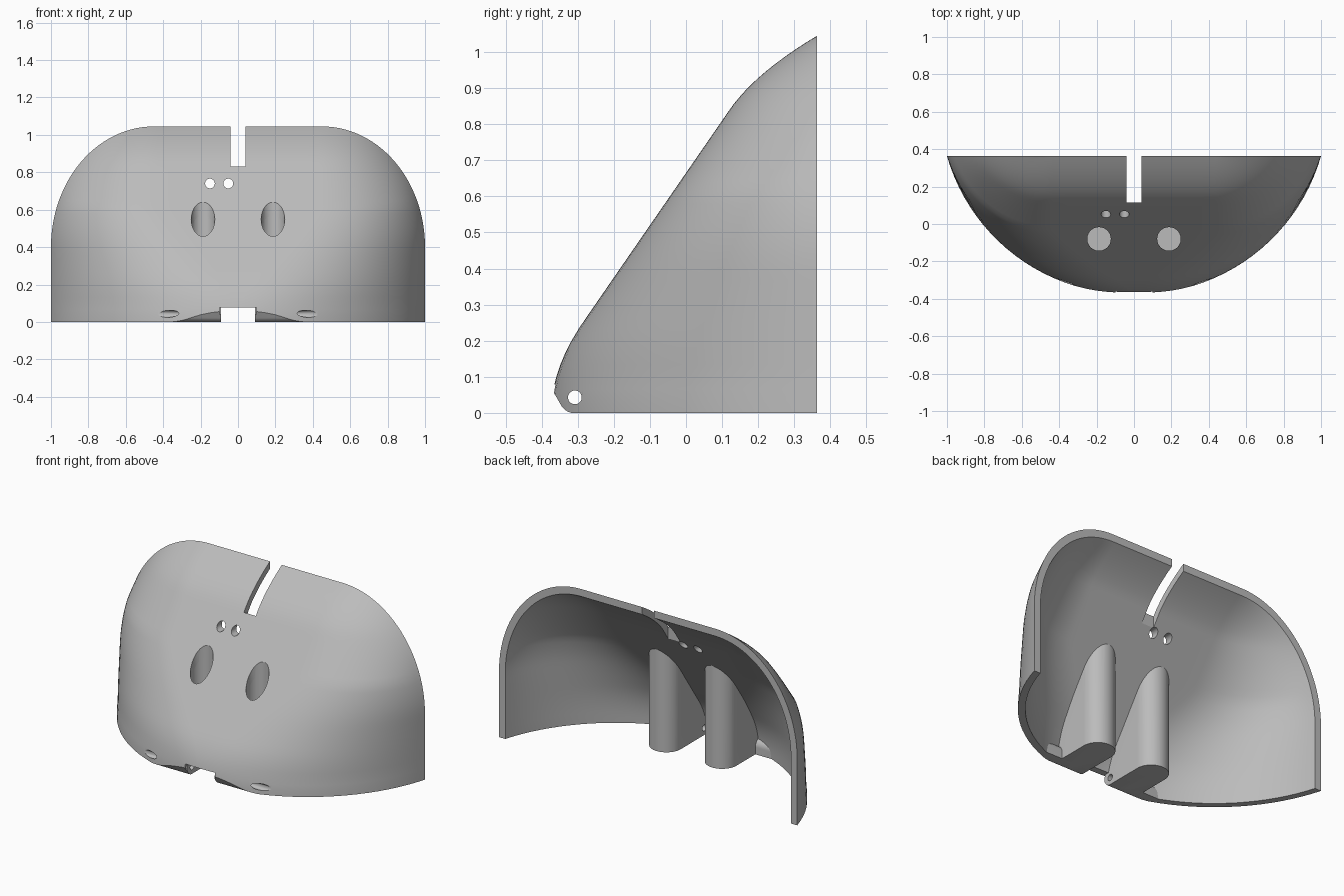
import bpy, bmesh, math
from mathutils import Vector

if "Cube" in bpy.data.objects:
    bpy.data.objects.remove(bpy.data.objects["Cube"])

BACK, TOP, SIDE, CORNER = 0.363, 1.045, 0.40, 0.45
WALL = 0.04
PIVOT = (-0.308, 0.043)           # hinge axis (y, z)
PX, PY, PR = 0.187, -0.08, 0.095  # pillar centre and radius

grey = bpy.data.materials.new("light_grey")
grey.diffuse_color = (0.5, 0.5, 0.5, 1)
grey.use_nodes = True
grey.node_tree.nodes["Principled BSDF"].inputs["Base Color"].default_value = grey.diffuse_color


def make(name, bm):
    bmesh.ops.recalc_face_normals(bm, faces=bm.faces)
    me = bpy.data.meshes.new(name)
    bm.to_mesh(me)
    bm.free()
    me.materials.append(grey)
    ob = bpy.data.objects.new(name, me)
    bpy.context.collection.objects.link(ob)
    return ob


def prism(name, pts, axis, a, b):
    """Extrude a 2D outline along x, y or z from a to b."""
    put = {"x": lambda p, h: (h, p[0], p[1]), "y": lambda p, h: (p[0], h, p[1]),
           "z": lambda p, h: (p[0], p[1], h)}[axis]
    bm = bmesh.new()
    face = bm.faces.new([bm.verts.new(put(p, a)) for p in pts])
    ext = bmesh.ops.extrude_face_region(bm, geom=[face])
    move = Vector(put((0, 0), b - a))
    bmesh.ops.translate(bm, vec=move, verts=[v for v in ext["geom"] if isinstance(v, bmesh.types.BMVert)])
    return make(name, bm)


def arc(cx, cy, r, a0=0, a1=360, n=40, closed=True):
    m = n if closed else n - 1
    return [(cx + r * math.cos(math.radians(a0 + (a1 - a0) * i / m)),
             cy + r * math.sin(math.radians(a0 + (a1 - a0) * i / m))) for i in range(n)]


def box(x0, x1, z0, z1):
    return [(x0, z0), (x1, z0), (x1, z1), (x0, z1)]


def centre_y(z, t):
    """Sloping front line, curved at both ends, moved inwards by t."""
    lo, hi = max(0, 0.25 - z), max(0, z - 0.84)
    y = -0.2 + (z - 0.375) / 1.45 + 1.34 * lo ** 2 + 2.4 * hi ** 2
    slope = 1 / 1.45 - 2.68 * lo + 4.8 * hi
    return y + t * math.sqrt(1 + slope * slope)


FLAT, BEND = 6, 22
HALF_TAN = 0.741                  # tangent of half the side arc angle


def skin(t):
    """Rows of points: flat middle, circular arcs to the back rim."""
    lo, hi = 0.8, 1.1
    for _ in range(40):           # height where the slope meets the rim
        mid = (lo + hi) / 2
        lo, hi = (mid, hi) if centre_y(mid, t) < BACK else (lo, mid)
    top = min(lo, TOP)
    a = 1 - 1.05 * t - CORNER
    levels = [(SIDE * i / 12, CORNER + a) for i in range(12)]
    for i in range(29):
        q = math.pi / 2 * i / 28
        levels.append((SIDE + (top - SIDE) * math.sin(q), CORNER + a * math.cos(q)))
    rows = []
    for k, (z, x) in enumerate(levels):
        d = 0 if k == len(levels) - 1 else max(0, BACK - centre_y(z, t))
        f = max(0.02, min(x - d / HALF_TAN, CORNER - 0.02))
        w = x - f
        th = 2 * math.atan(d / w)
        half = [(f * j / FLAT, BACK - d) for j in range(FLAT + 1)]
        for j in range(1, BEND + 1):
            s = j / BEND
            if th > 1e-3:
                half.append((f + w * math.sin(s * th) / math.sin(th),
                             BACK - d + d * (1 - math.cos(s * th)) / (1 - math.cos(th))))
            else:
                half.append((f + w * s, BACK - d + d * s * s))
        rows.append([Vector((-p, y, z)) for p, y in half[:0:-1]] + [Vector((p, y, z)) for p, y in half])
    return rows


def solid(name, front, rear):
    """Closed solid between two point grids."""
    rows, cols = len(front), len(front[0]) - 1
    bm = bmesh.new()
    f, r = [[[bm.verts.new(p) for p in row] for row in g] for g in (front, rear)]
    for g in (f, r):
        for i in range(rows - 1):
            for j in range(cols):
                bm.faces.new((g[i][j], g[i][j + 1], g[i + 1][j + 1], g[i + 1][j]))
    loop = ([(0, j) for j in range(cols)] + [(i, cols) for i in range(rows - 1)]
            + [(rows - 1, j) for j in range(cols, 0, -1)] + [(i, 0) for i in range(rows - 1, 0, -1)])
    for (a, b), (c, d) in zip(loop, loop[1:] + loop[:1]):
        bm.faces.new((f[a][b], f[c][d], r[c][d], r[a][b]))
    return make(name, bm)


def boolean(ob, tools, op="DIFFERENCE"):
    for t in tools:
        m = ob.modifiers.new("cut", "BOOLEAN")
        m.object, m.operation, m.solver = t, op, "EXACT"
    bpy.context.view_layer.update()
    ev = ob.evaluated_get(bpy.context.evaluated_depsgraph_get())
    me = bpy.data.meshes.new_from_object(ev)
    ob.modifiers.clear()
    ob.data = me


shell = solid("shell", skin(0), skin(WALL))
inside = skin(0.012)
volume = solid("fill_volume", inside, [[Vector((p.x, 0.45, p.z)) for p in row] for row in inside])

# Cutters
slot = prism("slot_cutter", box(-0.04, 0.04, 0.114, 1), "z", 0.6, 1.3)
notch = prism("notch_cutter", box(-0.1, 0.1, -0.1, 0.078), "y", -0.6, -0.1)
pins = [prism("pin_hole_cutter", arc(x, 0.74, 0.026, n=32), "y", -1, 1) for x in (-0.15, -0.052)]
pockets = [prism("pocket_cutter", arc(s * PX, PY, 0.063), "z", 0.04, 1.2) for s in (-1, 1)]
hinge = prism("hinge_hole_cutter", arc(*PIVOT, 0.019, n=32), "x", -0.7, 0.7)
clear = arc(*PIVOT, 0.044, -90, -150, 10, False)
ey, ez = clear[-1]
relief = prism("relief_cutter", [(-0.6, -0.1), (PIVOT[0], -0.1)] + clear
               + [(ey - 0.06, ez + 0.104), (-0.6, ez + 0.104)], "x", -0.6, 0.6)

parts = [shell]
boolean(shell, [slot, notch, *pins, *pockets, hinge, relief])

# Rounded pillars and arched hinge lugs behind the shell
for s, side, pocket in ((-1, "left", pockets[0]), (1, "right", pockets[1])):
    x = s * PX
    outline = [(x - PR, -0.5), (x + PR, -0.5)] + arc(x, PY, PR, 0, 180, 28, False)
    pillar = prism(side + "_pillar", outline, "z", 0, 0.95)
    a, b = sorted((s * 0.2, s * 0.5))
    arch = [(PIVOT[0] - 0.046, 0), (PIVOT[0] + 0.046, 0)] + arc(*PIVOT, 0.046, 0, 180, 20, False)
    lug = prism(side + "_hinge_lug", arch, "x", a, b)
    boolean(pillar, [volume], "INTERSECT")
    boolean(pillar, [pocket, hinge, relief])
    boolean(lug, [volume], "INTERSECT")
    boolean(lug, [hinge, relief])
    parts += [pillar, lug]

# Remove helpers, smooth the curved parts
for c in [slot, notch, *pins, *pockets, hinge, relief, volume]:
    bpy.data.objects.remove(c)
bpy.ops.object.select_all(action="DESELECT")
for p in parts:
    p.select_set(True)
bpy.context.view_layer.objects.active = shell
bpy.ops.object.shade_smooth_by_angle(angle=math.radians(30))
